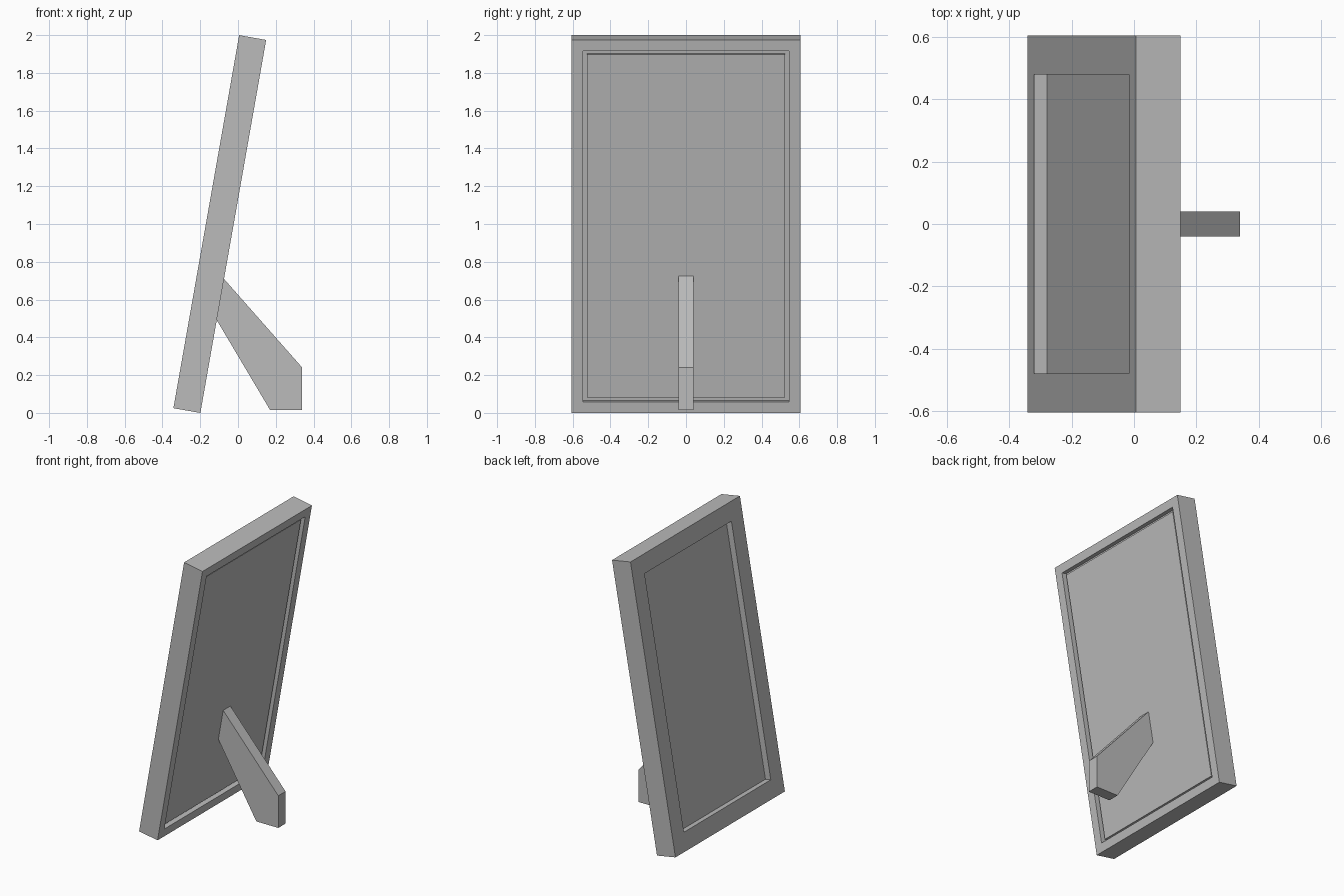
import bpy
import bmesh
from math import radians
from mathutils import Matrix

cube = bpy.data.objects.get("Cube")
if cube:
    bpy.data.objects.remove(cube, do_unlink=True)

WIDTH, HEIGHT, DEPTH = 1.21, 2.005, 0.145
LEAN = Matrix.Translation((-0.342, 0, 0.025)) @ Matrix.Rotation(radians(10), 4, 'Y')

grey = bpy.data.materials.new("plain grey")
grey.use_nodes = True
COLOUR = (0.5, 0.5, 0.5, 1)
grey.diffuse_color = COLOUR
grey.node_tree.nodes["Principled BSDF"].inputs["Base Color"].default_value = COLOUR


def finish(name, bm, matrix=None):
    """Turn a bmesh into a flat-shaded object."""
    if matrix:
        bm.transform(matrix)
    bmesh.ops.recalc_face_normals(bm, faces=bm.faces)
    mesh = bpy.data.meshes.new(name)
    bm.to_mesh(mesh)
    bm.free()
    mesh.materials.append(grey)
    obj = bpy.data.objects.new(name, mesh)
    bpy.context.collection.objects.link(obj)
    return obj


def rectangle(bm, margin, depth):
    """Upright rectangle inset from the frame's outline."""
    w, low, high = WIDTH / 2 - margin, margin, HEIGHT - margin
    return [bm.verts.new((depth, y, z))
            for y, z in ((-w, low), (w, low), (w, high), (-w, high))]


def bridge(bm, a, b):
    n = len(a)
    for i in range(n):
        j = (i + 1) % n
        bm.faces.new((a[i], a[j], b[j], b[i]))


def board(name, margin, front, back):
    bm = bmesh.new()
    a, b = rectangle(bm, margin, front), rectangle(bm, margin, back)
    bm.faces.new(a)
    bm.faces.new(b)
    bridge(bm, a, b)
    return finish(name, bm, LEAN)


# Frame: rebated cross-section (margin, depth) carried round the rectangle
bm = bmesh.new()
section = [(0.125, 0), (0, 0), (0, DEPTH), (0.06, DEPTH), (0.06, 0.042), (0.125, 0.042)]
loops = [rectangle(bm, m, d) for m, d in section]
for i, loop in enumerate(loops):
    bridge(bm, loop, loops[(i + 1) % len(loops)])
finish("frame", bm, LEAN)

# Picture board and the smaller backing board behind it
board("picture_board", 0.06, 0.042, 0.11)
board("backing_board", 0.08, 0.11, 0.13)

# Support leg: side outline extruded across the width
bm = bmesh.new()
outline = [(-0.095, 0.733), (0.34, 0.24), (0.34, 0.015), (0.17, 0.015), (-0.132, 0.524)]
sides = [[bm.verts.new((x, y, z)) for x, z in outline] for y in (-0.04, 0.04)]
for side in sides:
    bm.faces.new(side)
bridge(bm, *sides)
finish("support_leg", bm)
